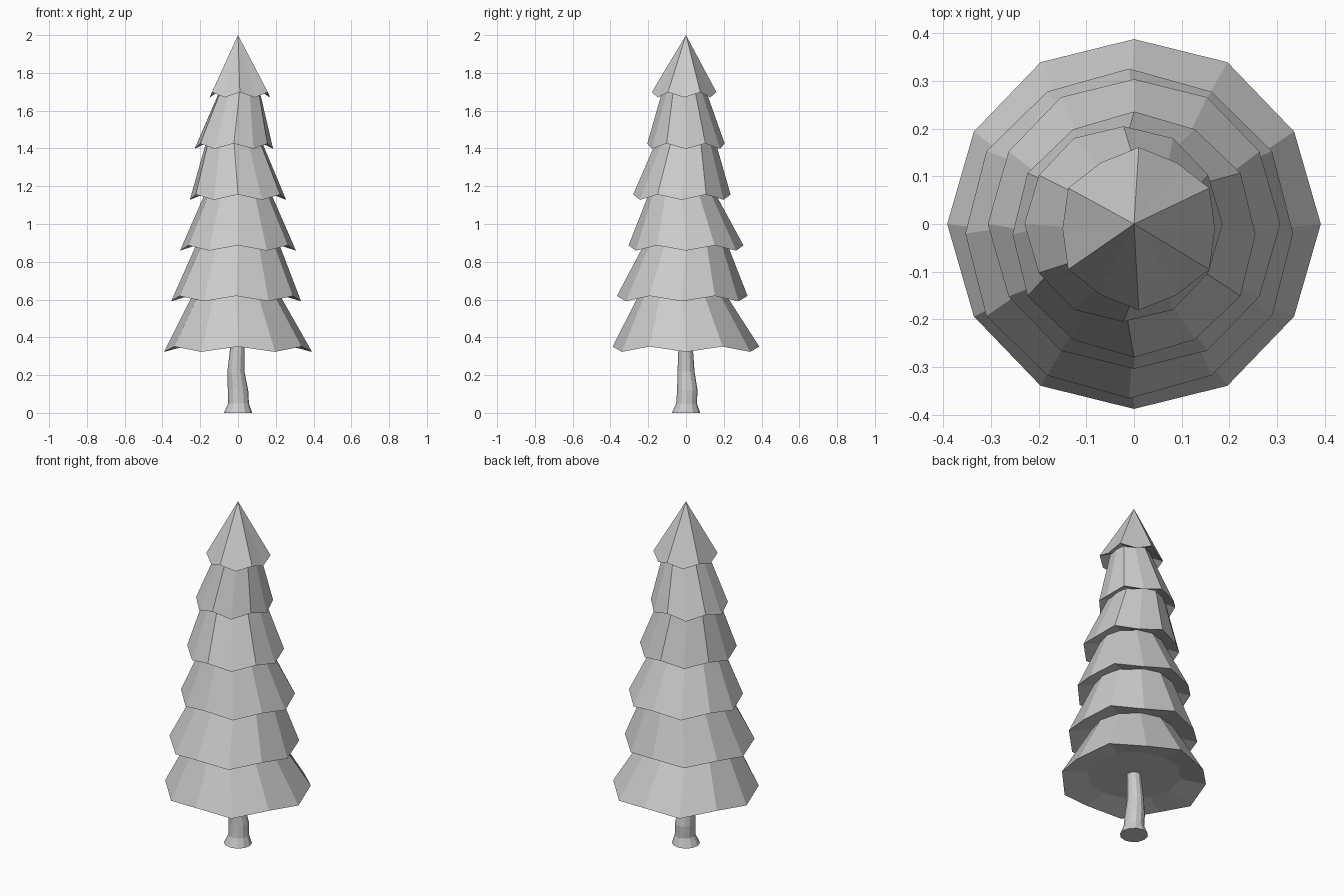
import bpy, bmesh
from math import cos, sin, pi

if "Cube" in bpy.data.objects:
    bpy.data.objects.remove(bpy.data.objects["Cube"])

SIDES = 12


def ring(bm, cx, cy, r_low, r_high, z_low, z_high):
    """Ring whose corners alternate between two radii and heights."""
    out = []
    for i in range(SIDES):
        a = 2 * pi * i / SIDES
        r, z = ((r_low, z_low), (r_high, z_high))[i % 2]
        out.append(bm.verts.new((cx + r * cos(a), cy + r * sin(a), z)))
    return out


def bridge(bm, lower, upper):
    for i in range(SIDES):
        j = (i + 1) % SIDES
        bm.faces.new((lower[i], lower[j], upper[j], upper[i]))


def finish(bm, name):
    bmesh.ops.recalc_face_normals(bm, faces=bm.faces)
    mesh = bpy.data.meshes.new(name)
    bm.to_mesh(mesh)
    bm.free()
    bpy.context.collection.objects.link(bpy.data.objects.new(name, mesh))


def tier(name, cx, cy, r_low, r_high, z, top_low, top_high, z_top, tx, ty):
    """Branch skirt: zigzag rim, shallow hollow underside, leaning top."""
    bm = bmesh.new()
    inner = ring(bm, cx, cy, r_low * 0.64, r_low * 0.64, z + 0.045, z + 0.045)
    rim = ring(bm, cx, cy, r_low, r_high, z, z + 0.028)
    bm.faces.new(inner)
    bridge(bm, inner, rim)
    if top_high:
        top = ring(bm, tx, ty, top_low, top_high, z_top, z_top)
        bridge(bm, rim, top)
        bm.faces.new(top)
    else:
        tip = bm.verts.new((0, 0, z_top))
        for i in range(SIDES):
            bm.faces.new((rim[i], rim[(i + 1) % SIDES], tip))
    finish(bm, name)


# Branch tiers: centre, rim radii, rim height, top radii, top height
tiers = [
    (0, 0, 0.392, 0.388, 0.323, 0.222, 0.222, 0.64),
    (-0.01, -0.02, 0.344, 0.346, 0.591, 0.212, 0.212, 0.91),
    (0, 0, 0.307, 0.304, 0.859, 0.167, 0.167, 1.18),
    (0, -0.022, 0.255, 0.258, 1.128, 0.142, 0.152, 1.45),
    (-0.022, 0, 0.208, 0.205, 1.398, 0.102, 0.112, 1.715),
    (0.01, -0.01, 0.16, 0.171, 1.670, 0, 0, 2.0),
]
# Each tier leans towards the centre of the one above
for n, t in enumerate(tiers):
    above = tiers[min(n + 1, len(tiers) - 1)]
    tier(f"branch_tier_{n + 1}", *t, above[0], above[1])

# Slightly crooked trunk with a flared foot
bm = bmesh.new()
rings = [ring(bm, x, y, r, r, z, z) for x, y, r, z in (
    (0, 0, 0.075, 0), (0.003, 0.003, 0.055, 0.05), (0, 0.007, 0.054, 0.12),
    (-0.011, 0, 0.045, 0.22), (-0.003, -0.002, 0.038, 0.35), (0, 0, 0.036, 0.40))]
for lower, upper in zip(rings, rings[1:]):
    bridge(bm, lower, upper)
bm.faces.new(rings[0])
bm.faces.new(rings[-1])
finish(bm, "trunk")
